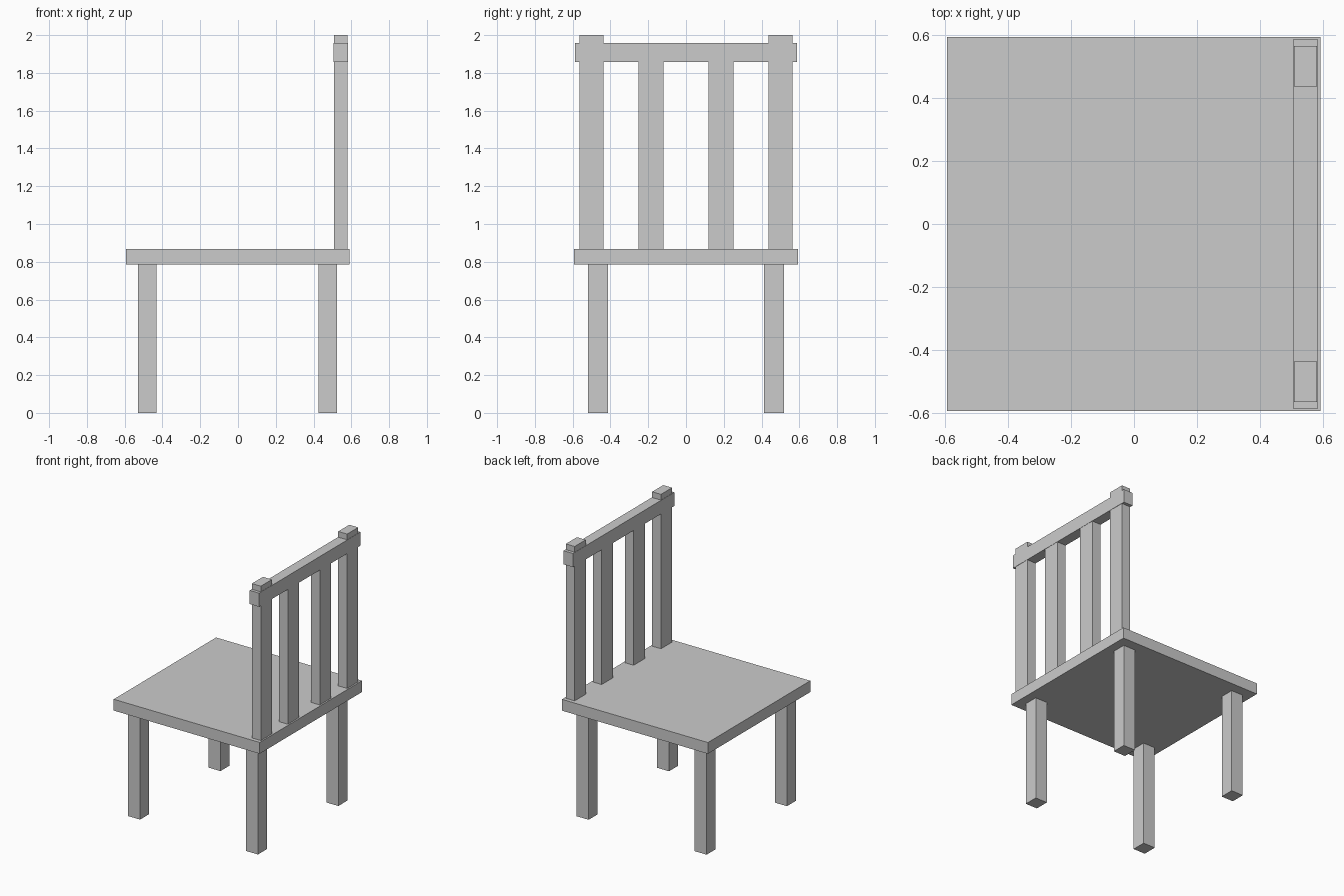
import bpy

if "Cube" in bpy.data.objects:
    bpy.data.objects.remove(bpy.data.objects["Cube"])


def box(name, x, y, z):
    """Axis-aligned box from (min, max) ranges."""
    lo, hi = zip(x, y, z)
    bpy.ops.mesh.primitive_cube_add(size=1, location=[(a + b) / 2 for a, b in zip(lo, hi)])
    ob = bpy.context.object
    ob.name = name
    ob.scale = [b - a for a, b in zip(lo, hi)]
    bpy.ops.object.transform_apply(location=False, rotation=False, scale=True)
    return ob


SEAT_BOTTOM, SEAT_TOP = 0.785, 0.868
BACK_X = (0.508, 0.58)

# Seat slab
box("seat", (-0.593, 0.591), (-0.593, 0.593), (SEAT_BOTTOM, SEAT_TOP))

# Top rail of the backrest
box("back_rail", (0.506, 0.582), (-0.587, 0.587), (1.858, 1.958))

for side, s in (("right", -1), ("left", 1)):
    def span(inner, outer):
        return tuple(sorted((s * inner, s * outer)))

    # Legs
    box(f"front_leg_{side}", (-0.53, -0.432), span(0.413, 0.518), (0, SEAT_BOTTOM))
    box(f"back_leg_{side}", (0.427, 0.525), span(0.413, 0.518), (0, SEAT_BOTTOM))

    # Outer posts pass through the rail, inner slats stop under it
    box(f"back_post_{side}", BACK_X, span(0.436, 0.564), (SEAT_TOP, 2.0))
    box(f"back_slat_{side}", BACK_X, span(0.119, 0.251), (SEAT_TOP, 1.858))
